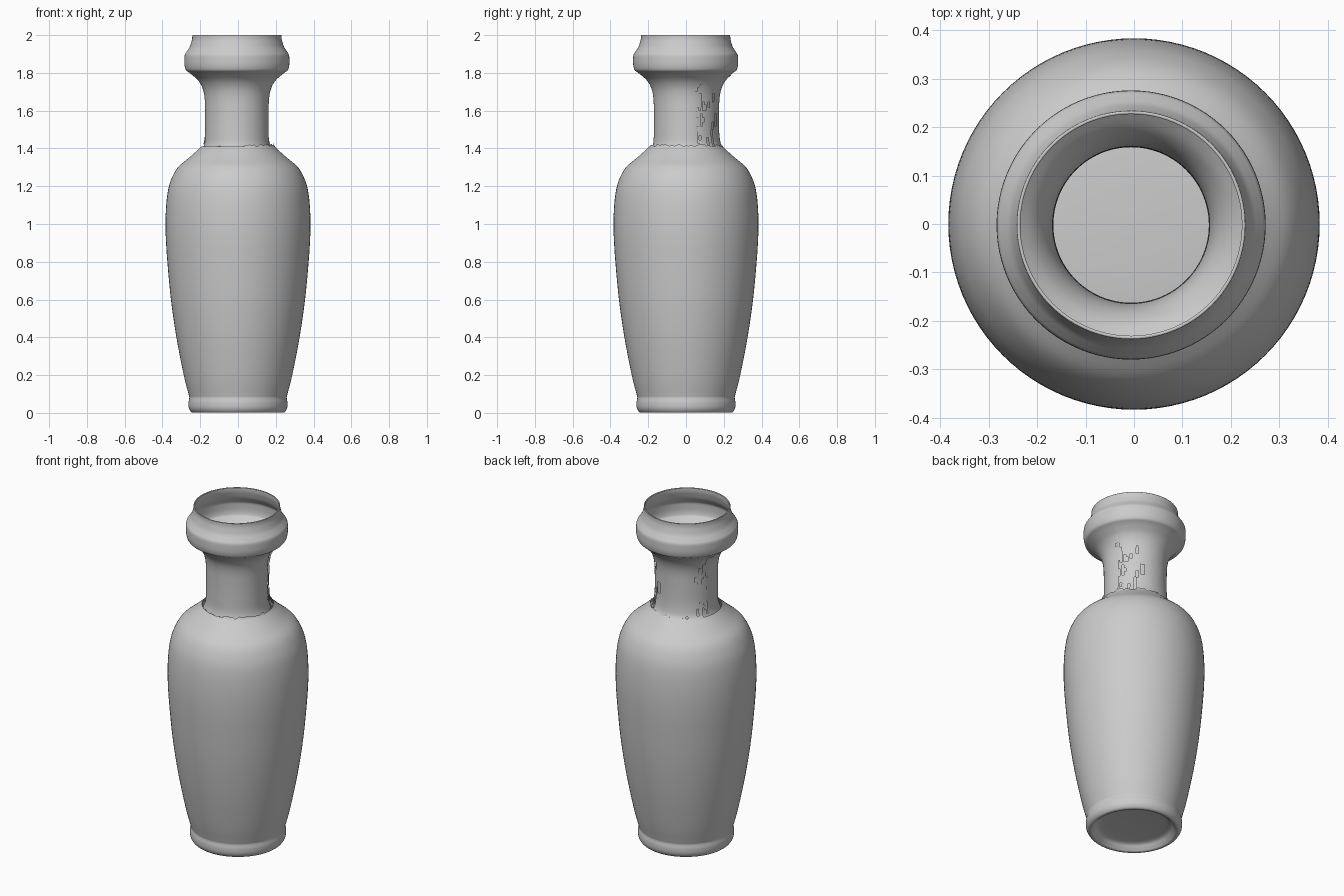
import bpy, bmesh, math, random
from mathutils import noise, Vector

cube = bpy.data.objects.get("Cube")
if cube:
    bpy.data.objects.remove(cube, do_unlink=True)

SEGMENTS = 96

glaze = bpy.data.materials.new("plain grey ceramic")
glaze.use_nodes = True
glaze.diffuse_color = (0.6, 0.6, 0.6, 1)
glaze.node_tree.nodes["Principled BSDF"].inputs["Base Color"].default_value = (0.6, 0.6, 0.6, 1)


def smooth_profile(points, steps=5):
    """Catmull-Rom curve through (radius, height) points."""
    pts = [Vector(p) for p in points]
    pts = [pts[0]] + pts + [pts[-1]]
    out = []
    for a, b, c, d in zip(pts, pts[1:], pts[2:], pts[3:]):
        for i in range(steps):
            t = i / steps
            out.append(0.5 * (2 * b + (c - a) * t + (2 * a - 5 * b + 4 * c - d) * t * t
                              + (3 * b - a - 3 * c + d) * t ** 3))
    return out + [pts[-1]]


def lathe(name, profile, centre=(0, 0), cap=False, keep=None, shift_top=None, thickness=0):
    """Turn a profile; keep(angle, z) drops faces, shift_top(angle) makes a ragged top."""
    bm = bmesh.new()
    rings = []
    for k, (r, z) in enumerate(profile):
        ring = []
        for i in range(SEGMENTS):
            a = 2 * math.pi * i / SEGMENTS
            dz = shift_top(a) if shift_top and k == len(profile) - 1 else 0
            ring.append(bm.verts.new((centre[0] + r * math.cos(a),
                                      centre[1] + r * math.sin(a), z + dz)))
        rings.append(ring)
    if cap:
        bm.faces.new(list(reversed(rings[0])))
    for k in range(len(rings) - 1):
        z = (profile[k][1] + profile[k + 1][1]) / 2
        for i in range(SEGMENTS):
            if keep and not keep(2 * math.pi * (i + 0.5) / SEGMENTS, z):
                continue
            j = (i + 1) % SEGMENTS
            bm.faces.new((rings[k][i], rings[k][j], rings[k + 1][j], rings[k + 1][i]))
    bmesh.ops.delete(bm, geom=[v for v in bm.verts if not v.link_faces], context='VERTS')
    mesh = bpy.data.meshes.new(name)
    bm.to_mesh(mesh)
    bm.free()
    mesh.materials.append(glaze)
    obj = bpy.data.objects.new(name, mesh)
    bpy.context.collection.objects.link(obj)
    bpy.ops.object.select_all(action='DESELECT')
    obj.select_set(True)
    bpy.context.view_layer.objects.active = obj
    bpy.ops.object.shade_smooth_by_angle(angle=math.radians(50))
    if thickness:
        wall = obj.modifiers.new("wall", 'SOLIDIFY')
        wall.thickness = thickness
        wall.offset = -1
    return obj


# Body: recessed underside, rounded foot, tall belly and shoulder
foot = [(0.02, 0.045), (0.12, 0.042), (0.19, 0.035), (0.215, 0.015), (0.23, 0.002),
        (0.247, 0.004), (0.26, 0.025), (0.262, 0.055), (0.258, 0.08), (0.262, 0.1)]
belly = [(0.287, 0.2), (0.326, 0.4), (0.355, 0.6), (0.374, 0.8), (0.383, 0.95),
         (0.382, 1.07), (0.372, 1.17), (0.352, 1.24), (0.318, 1.3), (0.26, 1.35),
         (0.215, 1.39), (0.193, 1.412)]

random.seed(4)
chips = [random.uniform(-0.008, 0.006) for _ in range(SEGMENTS)]


def broken_edge(a):
    """Chipped shoulder edge, dipping to the model's right."""
    return chips[round(a / (2 * math.pi) * SEGMENTS) % SEGMENTS] + 0.008 * math.cos(a)


lathe("body", smooth_profile(foot + belly), cap=True, shift_top=broken_edge)

# Neck, flared collar and upright rim in one turned wall
neck = smooth_profile([(0.185, 1.385), (0.171, 1.43), (0.168, 1.5), (0.168, 1.6),
                       (0.171, 1.67), (0.182, 1.72), (0.205, 1.76), (0.238, 1.79)])
collar = smooth_profile([(0.255, 1.803), (0.27, 1.815), (0.277, 1.84), (0.278, 1.87),
                         (0.276, 1.895), (0.266, 1.912), (0.251, 1.935), (0.242, 1.96),
                         (0.237, 1.98), (0.236, 2.0)])
lathe("neck_and_collar", neck + collar, centre=(-0.006, -0.002), thickness=0.007)


# Thin outer glaze layer on the back of the neck, torn along both sides
def glaze_remains(a, z):
    off_back = abs(math.atan2(math.cos(a), math.sin(a)))
    tear = noise.noise(Vector((math.cos(a) * 7, math.sin(a) * 7, z * 12)))
    return off_back < 1.15 + 0.5 * tear and not (off_back > 0.35 and tear > 0.38)


layer = smooth_profile([(0.222, 1.383), (0.195, 1.405), (0.181, 1.435), (0.174, 1.5),
                        (0.174, 1.6), (0.177, 1.67), (0.188, 1.72), (0.209, 1.76),
                        (0.24, 1.79)])
lathe("neck_glaze", layer, centre=(-0.005, 0.001), keep=glaze_remains)
